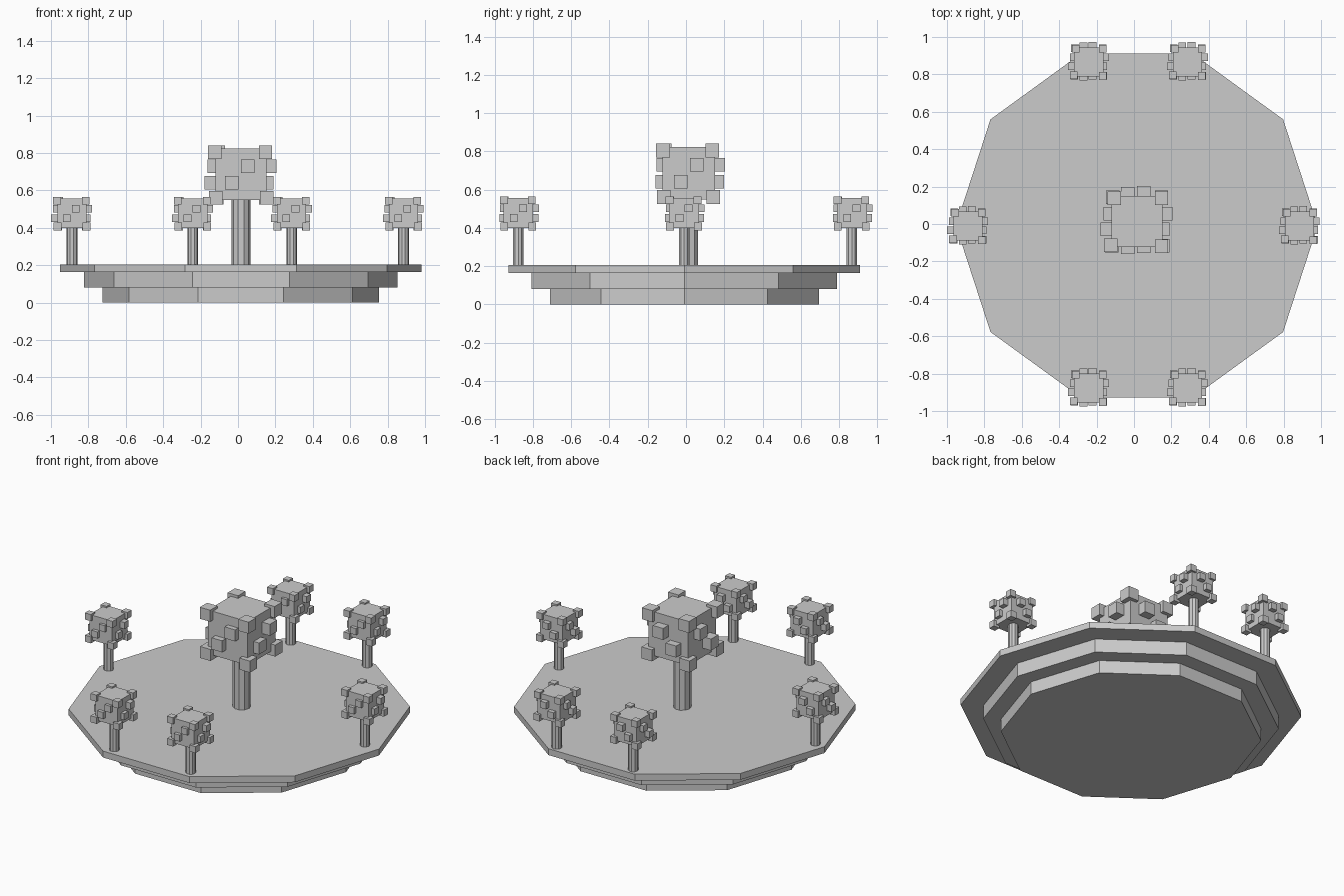
import bpy, bmesh
from mathutils import Matrix, Vector

if "Cube" in bpy.data.objects:
    bpy.data.objects.remove(bpy.data.objects["Cube"])

BASE = Vector((0.015, -0.009, 0))
GROUND = 0.205


def finish(bm, name):
    mesh = bpy.data.meshes.new(name)
    bm.to_mesh(mesh)
    bm.free()
    obj = bpy.data.objects.new(name, mesh)
    bpy.context.collection.objects.link(obj)
    return obj


def prism(name, center, radius, z0, z1, sides=10):
    # upright prism with a vertex pointing along +x
    bm = bmesh.new()
    bmesh.ops.create_circle(bm, cap_ends=True, segments=sides, radius=radius)
    # quarter turn puts the first vertex on the x axis
    bmesh.ops.rotate(bm, verts=bm.verts, matrix=Matrix.Rotation(-1.5707963, 3, 'Z'))
    ext = bmesh.ops.extrude_face_region(bm, geom=bm.faces[:])
    top = [v for v in ext["geom"] if isinstance(v, bmesh.types.BMVert)]
    for v in bm.verts:
        v.co += Vector((center[0], center[1], z0))
    for v in top:
        v.co.z = z1
    if max(v.co.x for v in bm.verts) < center[0] + radius - 1e-4:
        raise ValueError("prism vertex not aligned")
    bmesh.ops.recalc_face_normals(bm, faces=bm.faces)
    return finish(bm, name)


# leaf cubes, relative to the trunk foot of the full-size tree
TOP, LOW, UP, DOWN = 0.599, 0.356, 0.525, 0.436
LEAVES = [
    # corners
    (-0.140, -0.127, TOP), (0.131, -0.134, TOP), (-0.122, 0.123, TOP), (0.131, 0.123, TOP),
    (-0.136, -0.130, LOW), (0.137, -0.130, LOW), (-0.130, 0.128, LOW), (0.131, 0.128, LOW),
    # two on each side
    (0.154, 0.042, UP), (0.138, -0.042, DOWN), (-0.143, 0.042, UP), (-0.159, -0.042, DOWN),
    (0.036, 0.153, UP), (-0.050, 0.148, DOWN), (0.036, -0.132, UP), (-0.050, -0.138, DOWN),
]


def tree(name, x, y, s):
    prism(name + "_trunk", (x, y), 0.051 * s, GROUND - 0.01, GROUND + 0.36 * s)
    bm = bmesh.new()
    foot = Matrix.Translation((x, y, GROUND)) @ Matrix.Scale(s, 4)
    blocks = [((0, 0, 0.4815), 0.274)] + [(p, 0.072) for p in LEAVES]
    for pos, size in blocks:
        bmesh.ops.create_cube(bm, size=size, matrix=foot @ Matrix.Translation(pos))
    # cube size is baked before the scaled matrix is applied
    finish(bm, name + "_canopy")


# stepped ten-sided platform
for name, r, z0, z1 in [("lower_tier", 0.739, 0, 0.08),
                        ("middle_tier", 0.839, 0.08, 0.165),
                        ("upper_tier", 0.967, 0.165, GROUND)]:
    prism(name, BASE, r, z0, z1)

# large tree in the middle, ring of six small trees
tree("center_tree", 0.016, 0.014, 1.0)
RING = [(0.885, -0.010), (-0.888, -0.010),
        (0.287, 0.867), (-0.242, 0.867), (0.287, -0.876), (-0.242, -0.876)]
for i, (x, y) in enumerate(RING):
    tree(f"small_tree_{i + 1}", x, y, 0.567)
